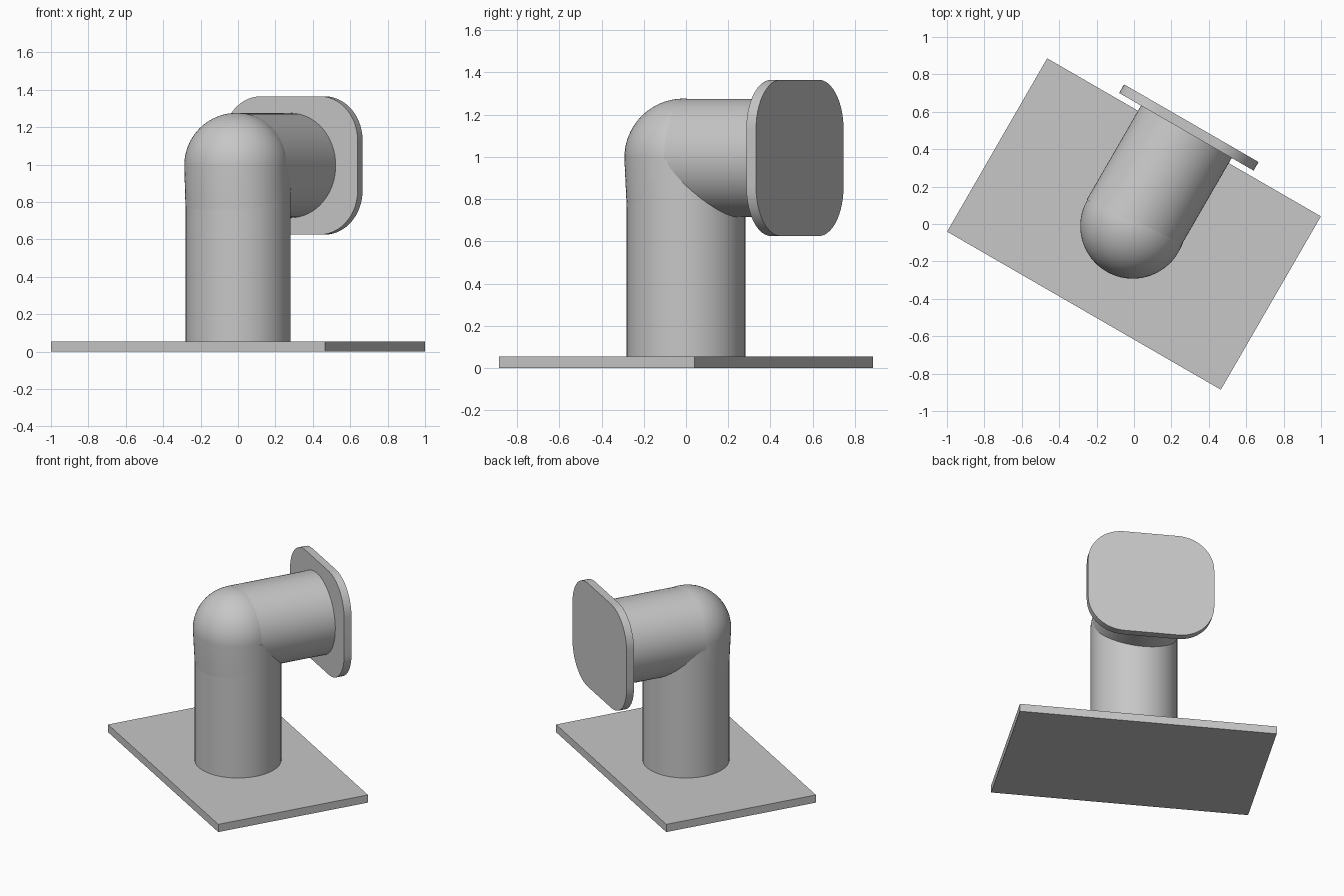
import bpy
import bmesh
from math import sin, cos, pi, radians
from mathutils import Matrix, Vector

cube = bpy.data.objects.get("Cube")
if cube:
    bpy.data.objects.remove(cube, do_unlink=True)

TURN = Matrix.Rotation(radians(-30), 4, 'Z')   # whole fitting is turned on the ground
R = 0.281                                      # pipe radius
AXIS = 0.995                                   # height of the horizontal pipe
BACK = -0.013                                  # elbow bulges slightly backwards
SIDES = 64

grey = bpy.data.materials.new("plain grey")
grey.use_nodes = True
grey.diffuse_color = (0.57, 0.57, 0.57, 1)
grey.node_tree.nodes["Principled BSDF"].inputs["Base Color"].default_value = grey.diffuse_color


def loft(name, rings):
    """Skin a stack of equal-length rings and cap both ends."""
    bm = bmesh.new()
    loops = [[bm.verts.new(TURN @ Vector(p)) for p in ring] for ring in rings]
    for a, b in zip(loops, loops[1:]):
        for i in range(len(a)):
            j = (i + 1) % len(a)
            bm.faces.new((a[i], a[j], b[j], b[i]))
    bm.faces.new(loops[0])
    bm.faces.new(loops[-1])
    bmesh.ops.recalc_face_normals(bm, faces=bm.faces)
    mesh = bpy.data.meshes.new(name)
    bm.to_mesh(mesh)
    bm.free()
    mesh.materials.append(grey)
    obj = bpy.data.objects.new(name, mesh)
    bpy.context.collection.objects.link(obj)
    bpy.ops.object.select_all(action='DESELECT')
    obj.select_set(True)
    bpy.context.view_layer.objects.active = obj
    bpy.ops.object.shade_smooth_by_angle(angle=radians(35))
    return obj


def outline(half_w, half_h, radius, steps):
    """Rounded rectangle; a circle when the radius fills it."""
    pts = []
    for k, (sx, sy) in enumerate([(1, 1), (-1, 1), (-1, -1), (1, -1)]):
        for i in range(steps):
            a = (k + i / max(steps - 1, 1)) * pi / 2
            pts.append((sx * (half_w - radius) + radius * cos(a),
                        sy * (half_h - radius) + radius * sin(a)))
    return pts


def circle(r):
    return [(r * cos(2 * pi * i / SIDES), r * sin(2 * pi * i / SIDES)) for i in range(SIDES)]


def flat(pts, z, dy=0):
    return [(x, y + dy, z) for x, y in pts]


def upright(pts, y):
    return [(x - 0.004, y, AXIS + h) for x, h in pts]


# Base plate
base = outline(0.845, 0.535, 0, 1)
loft("base_plate", [flat(base, 0), flat(base, 0.055)])

# Vertical pipe
loft("vertical_pipe", [flat(circle(R), 0.05), flat(circle(R), AXIS - 0.01)])

# Elbow: domed top with a tapering skirt at its back
dome = [flat(circle(R * cos(t)), AXIS + R * sin(t), BACK)
        for t in [i * 1.56 / 20 for i in range(21)]]
loft("elbow", [flat(circle(R - 0.001), 0.74)] + dome)

# Horizontal pipe
loft("horizontal_pipe", [upright(circle(R - 0.001), BACK), upright(circle(R - 0.001), 0.58)])

# Rounded end flange
flange = outline(0.415, 0.37, 0.235, 14)
loft("end_flange", [upright(flange, 0.567), upright(flange, 0.62)])
